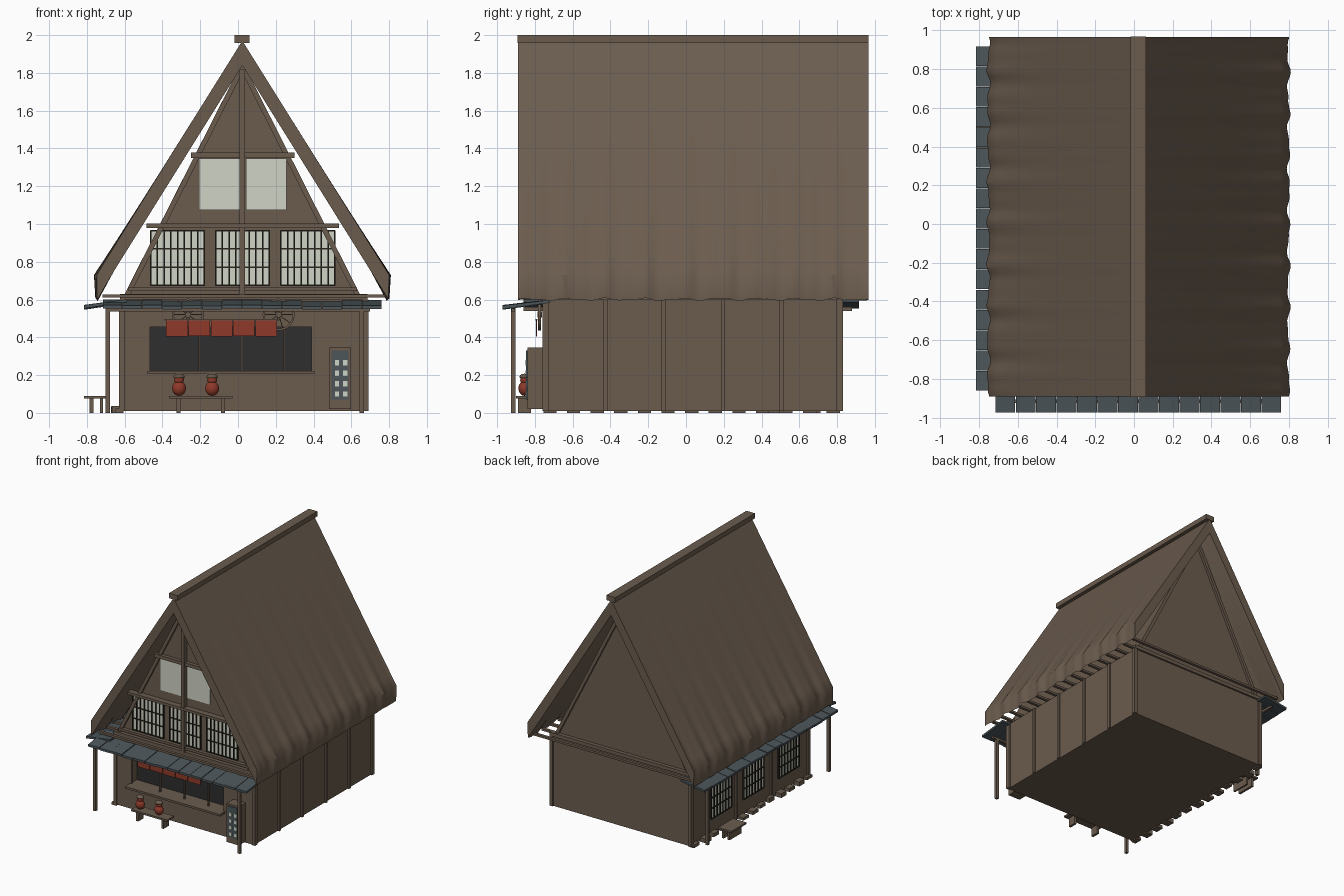
import bpy, bmesh, math, random
from mathutils import Matrix, Vector

if "Cube" in bpy.data.objects:
    bpy.data.objects.remove(bpy.data.objects["Cube"])
random.seed(4)

def mat(name, r, g, b):
    m = bpy.data.materials.new(name)
    lin = [((c / 255 + 0.055) / 1.055) ** 2.4 for c in (r, g, b)]
    m.diffuse_color = (*lin, 1)
    m.use_nodes = True
    m.node_tree.nodes["Principled BSDF"].inputs["Base Color"].default_value = m.diffuse_color
    return m

BROWN = mat("weathered brown", 107, 92, 78)
SLATE = mat("slate", 76, 86, 90)
DARK = mat("dark interior", 46, 46, 46)
BLACK = mat("dark lattice", 40, 36, 30)
PAPER = mat("paper pane", 208, 212, 198)
RED = mat("faded red", 142, 58, 42)

def finish(name, bm, m):
    bmesh.ops.recalc_face_normals(bm, faces=bm.faces)
    me = bpy.data.meshes.new(name)
    bm.to_mesh(me); bm.free()
    me.materials.append(m)
    o = bpy.data.objects.new(name, me)
    bpy.context.collection.objects.link(o)
    return o

def boxes(name, items, m):
    """Each item is (x0, x1, y0, y1, z0, z1)."""
    bm = bmesh.new()
    for x0, x1, y0, y1, z0, z1 in items:
        M = Matrix.Translation(((x0+x1)/2, (y0+y1)/2, (z0+z1)/2)) @ Matrix.Diagonal((x1-x0, y1-y0, z1-z0, 1))
        bmesh.ops.create_cube(bm, size=1, matrix=M)
    return finish(name, bm, m)

def prisms(name, items, axis, m):
    """Each item is (profile, start, end); the profile is extruded along x or y."""
    bm = bmesh.new()
    for prof, a, b in items:
        put = (lambda p, t: (t, p[0], p[1])) if axis == "x" else (lambda p, t: (p[0], t, p[1]))
        A = [bm.verts.new(put(p, a)) for p in prof]
        B = [bm.verts.new(put(p, b)) for p in prof]
        bm.faces.new(A); bm.faces.new(B[::-1])
        for i in range(len(prof)):
            j = (i + 1) % len(prof)
            bm.faces.new((A[i], B[i], B[j], A[j]))
    return finish(name, bm, m)

# --- thatched roof: slab profile swept along y, rippling toward the eaves
CX, Y0, Y1, N = 0.023, -0.89, 0.965, 90
def thatch(side):
    bm, rows = bmesh.new(), []
    phase = random.uniform(0, 6)
    steps = [0, .3, .55, .7, .8, .88, .94, 1]
    for k in range(N + 1):
        y = Y0 + (Y1 - Y0) * k / N
        ripple = .007 * math.sin(y * 31 + phase) + .004 * math.sin(y * 57 + 1) + random.uniform(-.001, .001)
        prof = [(.775 * t + ripple * t ** 4, 1.97 - 1.24 * t) for t in steps]
        prof += [(.772 + ripple * .6, .60 + ripple * .7), (.68, .75), (0, 1.84)]
        rows.append([bm.verts.new((CX + side * x, y, z)) for x, z in prof])
    for a, b in zip(rows, rows[1:]):
        for i in range(len(a)):
            j = (i + 1) % len(a)
            bm.faces.new((a[i], a[j], b[j], b[i]))
    bm.faces.new(rows[0]); bm.faces.new(rows[-1][::-1])
    return finish("thatch_right" if side > 0 else "thatch_left", bm, BROWN)
for s in (-1, 1):
    o = thatch(s)
    bpy.context.view_layer.objects.active = o
    o.select_set(True)
    bpy.ops.object.shade_smooth_by_angle(angle=math.radians(35))
    o.select_set(False)
boxes("ridge_cap", [(-.018, .062, -.892, .967, 1.958, 2.0)], BROWN)

# --- ground floor: main block plus front wall pieces around a recessed opening
L, R, F, B = -.615, .675, -.75, .82
boxes("main_block", [(L, R, -.66, B, .01, .6)], BROWN)
boxes("front_wall", [(L, -.475, F, -.66, .01, .6), (.40, R, F, -.66, .01, .6),
                     (-.475, .40, F, -.66, .01, .21), (-.475, .40, F, -.66, .455, .6)], BROWN)
boxes("shop_interior", [(-.475, .40, -.668, -.659, .21, .455)], DARK)
boxes("opening_posts", [(x-.005, x+.005, F, F+.015, .21, .455) for x in (-.47, -.205, .022, .245, .395)], BROWN)
boxes("counter", [(-.48, .405, -.82, -.66, .205, .222)], BROWN)
boxes("wall_battens", [(R, R+.014, y-.011, y+.011, .01, .6) for y in (-.425, -.12, .195, .505)]
      + [(L-.012, L, y-.011, y+.011, .01, .58) for y in (-.25, .22, .6)], BROWN)
boxes("corner_posts", [(x-.015, x+.015, y-.017, y+.017, .01, .6) for x in (L, R) for y in (F+.008, B-.006)], BROWN)
boxes("floor_beams", [(L-.01, R+.01, y-.015, y+.015, .6, .63) for y in (F, B)], BROWN)

# --- gable block and its framing
gable = [(-.615, .6), (.66, .6), (CX, 1.86)]
prisms("gable_block", [(gable, F+.02, B-.02)], "y", BROWN)
trim = [[(CX, 1.86), (CX, 1.80), (CX+s*.607, .6), (CX+s*.637, .6)] for s in (-1, 1)]
prisms("gable_trim", [(t, a, b) for t in trim for a, b in ((F, F+.03), (B-.03, B))], "y", BROWN)
boxes("gable_beams", [(-.485, .535, F-.03, F+.02, .98, 1.002), (-.25, .30, F-.01, F+.02, 1.35, 1.378),
                      (-.58, .63, F-.01, F+.02, .645, .665), (CX-.014, CX+.014, F-.02, F+.02, .62, 1.82)], BROWN)
boxes("upper_windows", [(-.207, .007, F+.012, F+.021, 1.075, 1.347), (.042, .257, F+.012, F+.021, 1.075, 1.347)], PAPER)

# --- lattice windows
def lattice(name, c, w, z0, z1, plane, axis, out, nv, nh):
    def slab(a0, a1, d0, d1, b0, b1):
        d0, d1 = sorted((plane + out*d0, plane + out*d1))
        return (a0, a1, d0, d1, b0, b1) if axis == "x" else (d0, d1, a0, a1, b0, b1)
    a0, a1 = c - w/2, c + w/2
    boxes(name + "_paper", [slab(a0, a1, -.002, .006, z0, z1)], PAPER)
    bars = [slab(a0+w*i/nv-.004, a0+w*i/nv+.004, 0, .014, z0, z1) for i in range(nv+1)]
    bars += [slab(a0, a1, 0, .012, z0+(z1-z0)*i/nh-.004, z0+(z1-z0)*i/nh+.004) for i in range(nh+1)]
    boxes(name + "_bars", bars, BLACK)
for i, c in enumerate((-.32, .024, .37)):
    lattice(f"gable_window_{i+1}", c, .285, .675, .965, F+.02, "x", -1, 8, 3)
for i, c in enumerate((.42, -.01, -.48)):
    lattice(f"side_window_{i+1}", c, .27, .14, .49, L, "y", -1, 7, 4)

# --- rafters poking out below the eaves
boxes("rafters", [(CX-.74, CX+.755, y-.012, y+.012, .61, .628) for y in [-.82 + i*.108 for i in range(17)]], BROWN)

# --- slate awnings on front and left, made of overlapping panels
def awning(name, outer, inner, a, b, n, axis):
    items, w = [], (b - a) / n
    for i in range(n):
        h = random.uniform(-.004, .004)
        prof = [(outer, .55+h), (inner, .583+h), (inner, .598+h), (outer, .568+h)]
        items.append((prof, a + i*w, a + (i+1)*w - .003))
    prisms(name, items, axis, SLATE)
awning("front_awning", -.972, -.72, -.716, .763, 14, "x")
awning("left_awning", -.815, -.59, -.86, .92, 17, "y")
boxes("awning_posts", [(x-.012, x+.012, y-.012, y+.012, 0, .555)
                       for x, y in ((-.69, -.915), (.655, -.915), (-.69, .70))], BROWN)
boxes("awning_beams", [(-.70, .70, -.925, -.905, .537, .553), (-.70, -.68, -.86, .88, .54, .56)], BROWN)

# --- red shop curtain
boxes("shop_curtain", [(-.38+i*.118, -.38+i*.118+.114, -.795, -.789, .405+.003*(i % 2), .49) for i in range(5)], RED)
boxes("curtain_rod", [(-.39, .22, -.797, -.787, .488, .496)], BROWN)

# --- two wheels hung under the awning
for n, x in (("left_wheel", -.265), ("right_wheel", .215)):
    bm, c = bmesh.new(), Vector((x, -.775, .52))
    def at(r, t, d): return bm.verts.new(c + Vector((r*math.cos(t), d, r*math.sin(t))))
    rings = [[at(r, 2*math.pi*i/20, d) for r, d in ((.085, -.008), (.085, .008), (.074, .008), (.074, -.008))] for i in range(20)]
    for i in range(20):
        p, q = rings[i], rings[(i+1) % 20]
        for j in range(4):
            bm.faces.new((p[j], p[(j+1) % 4], q[(j+1) % 4], q[j]))
    for k in range(5):
        bmesh.ops.create_cube(bm, size=1, matrix=Matrix.Translation(c) @ Matrix.Rotation(k*math.pi/5, 4, "Y") @ Matrix.Diagonal((.155, .006, .005, 1)))
    bmesh.ops.create_cone(bm, cap_ends=True, segments=10, radius1=.016, radius2=.016, depth=.025,
                          matrix=Matrix.Translation(c) @ Matrix.Rotation(math.pi/2, 4, "X"))
    finish(n, bm, BROWN)

# --- vending cabinet
boxes("cabinet", [(.483, .597, -.84, -.74, .02, .345)], BROWN)
boxes("cabinet_panel", [(.495, .585, -.846, -.839, .07, .33)], SLATE)
boxes("cabinet_buttons", [(x-.011, x+.011, -.85, -.845, z-.014, z+.014) for x in (.524, .568) for z in (.1, .155, .21, .265)], PAPER)

# --- benches
boxes("front_bench", [(-.365, -.03, -.90, -.81, .075, .09), (-.325, -.305, -.89, -.82, 0, .075), (-.09, -.07, -.89, -.82, 0, .075)], BROWN)
boxes("side_bench", [(-.815, -.69, .36, .56, .075, .09), (-.785, -.765, .38, .54, 0, .075), (-.73, -.715, .38, .54, 0, .075)], BROWN)

# --- round figures with hats on the bench
for n, x in (("left_figure", -.312), ("right_figure", -.137)):
    for part, m, z, r, sz in (("body", RED, .13, .038, 1.05), ("head", RED, .175, .027, .9), ("hat", BROWN, .192, .031, .5)):
        bm = bmesh.new()
        bmesh.ops.create_uvsphere(bm, u_segments=14, v_segments=8, radius=r,
                                  matrix=Matrix.Translation((x, -.855, z)) @ Matrix.Diagonal((1, .85, sz, 1)))
        for f in bm.faces: f.smooth = True
        finish(f"{n}_{part}", bm, m)

# --- stepping slabs along the left wall
boxes("left_steps", [(L-random.uniform(.03, .06), L+.01, y-.035, y+.035, 0, random.uniform(.02, .04))
                     for y in [-.72 + i*.125 for i in range(13)]], BROWN)
